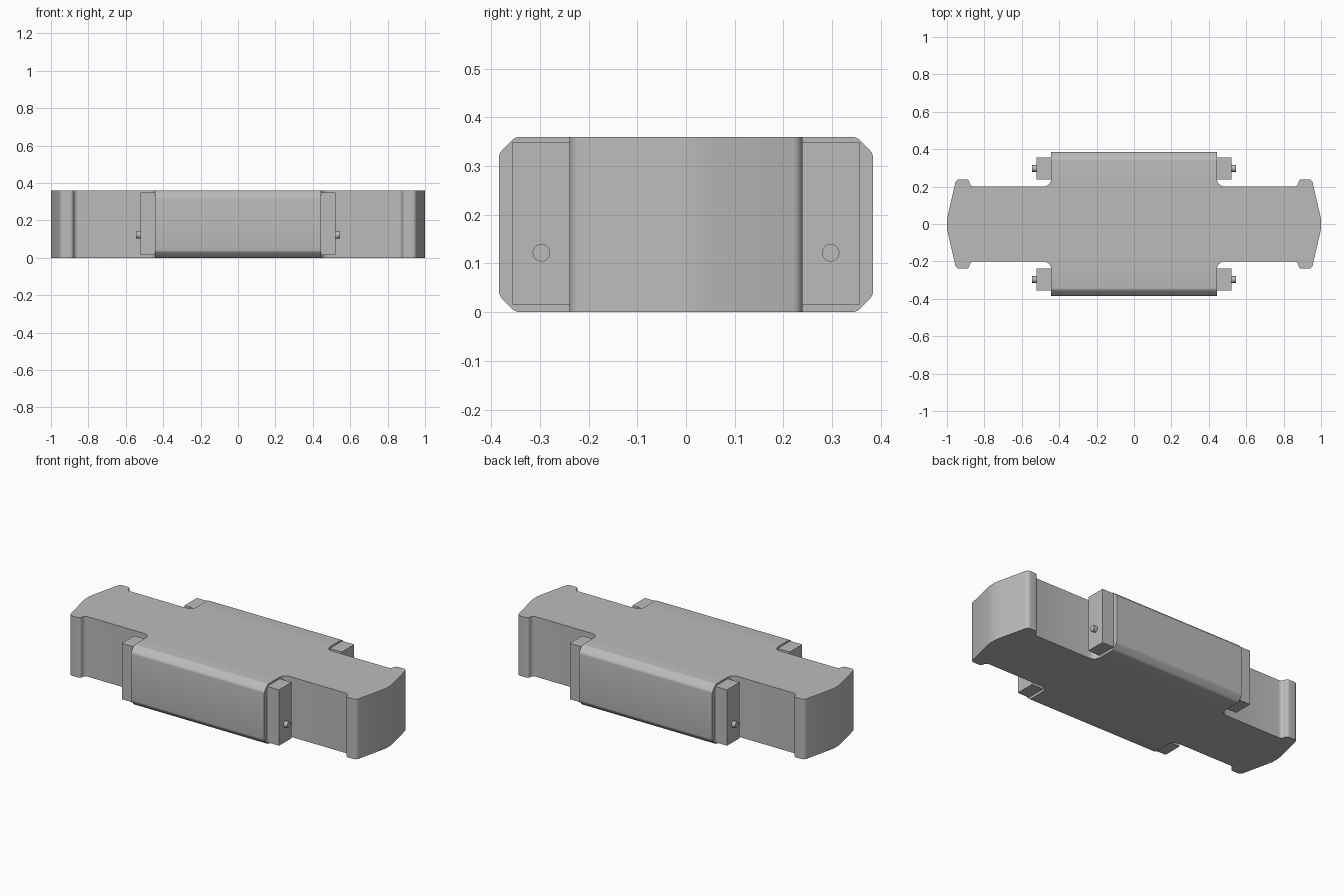
import bpy, bmesh, math

HEIGHT, BLOCK_X, BLOCK_Y, BEAM_Y = 0.36, 0.443, 0.384, 0.2

cube = bpy.data.objects.get("Cube")
if cube:
    bpy.data.objects.remove(cube, do_unlink=True)

grey = bpy.data.materials.new("plain grey")
grey.use_nodes = True
colour = (0.5, 0.5, 0.5, 1)
grey.diffuse_color = colour
grey.node_tree.nodes["Principled BSDF"].inputs["Base Color"].default_value = colour


def finish(obj, name):
    obj.name = name
    obj.data.materials.clear()
    obj.data.materials.append(grey)
    bpy.ops.object.select_all(action="DESELECT")
    obj.select_set(True)
    bpy.context.view_layer.objects.active = obj
    bpy.ops.object.shade_smooth_by_angle(angle=math.radians(32))


def arc(cx, cy, radius, start, end, steps=6):
    angles = [math.radians(start + (end - start) * i / steps) for i in range(steps + 1)]
    return [(cx + radius * math.cos(a), cy + radius * math.sin(a)) for a in angles]


def bevel_long_edges(bm, min_y, width, segments):
    edges = [e for e in bm.edges
             if abs(e.verts[0].co.x - e.verts[1].co.x) > BLOCK_X
             and min(abs(v.co.y) for v in e.verts) > min_y]
    bmesh.ops.bevel(bm, geom=edges, offset=width, segments=segments,
                    profile=0.5, affect="EDGES")


# Body: one quarter of the plan outline, mirrored round and extruded
quarter = [(1, 0.018), (0.996, 0.045)]
quarter += arc(0.932, 0.215, 0.024, 15, 90)
quarter += arc(0.898, 0.22, 0.019, 90, 180)
quarter += arc(0.855, BEAM_Y + 0.024, 0.024, 0, -90)
quarter += arc(BLOCK_X + 0.042, BEAM_Y + 0.042, 0.042, -90, -180)
quarter += [(BLOCK_X, BLOCK_Y)]
half = quarter + [(-x, y) for x, y in reversed(quarter)]
outline = half + [(x, -y) for x, y in reversed(half)]

bm = bmesh.new()
base = bm.faces.new([bm.verts.new((x, y, 0)) for x, y in outline])
top = bmesh.ops.extrude_face_region(bm, geom=[base])
bmesh.ops.translate(bm, vec=(0, 0, HEIGHT),
                    verts=[g for g in top["geom"] if isinstance(g, bmesh.types.BMVert)])
# Chamfer the long block edges, then soften the chamfers
bevel_long_edges(bm, BLOCK_Y - 0.01, 0.034, 1)
bevel_long_edges(bm, BLOCK_Y - 0.05, 0.008, 3)
bmesh.ops.recalc_face_normals(bm, faces=bm.faces)
mesh = bpy.data.meshes.new("body")
bm.to_mesh(mesh)
bm.free()
body = bpy.data.objects.new("body", mesh)
bpy.context.collection.objects.link(body)
finish(body, "body")

# Side lugs with a small pin at each block corner
for sx, side in ((1, "left"), (-1, "right")):
    for sy, end in ((-1, "front"), (1, "back")):
        bpy.ops.mesh.primitive_cube_add(size=1, location=(sx * 0.481, sy * 0.297, 0.182))
        lug = bpy.context.object
        lug.scale = (0.082, 0.119, 0.335)
        finish(lug, f"{end}_{side}_lug")
        bpy.ops.mesh.primitive_cylinder_add(
            vertices=24, radius=0.018, depth=0.045,
            location=(sx * 0.523, sy * 0.297, 0.122), rotation=(0, math.pi / 2, 0))
        finish(bpy.context.object, f"{end}_{side}_pin")
